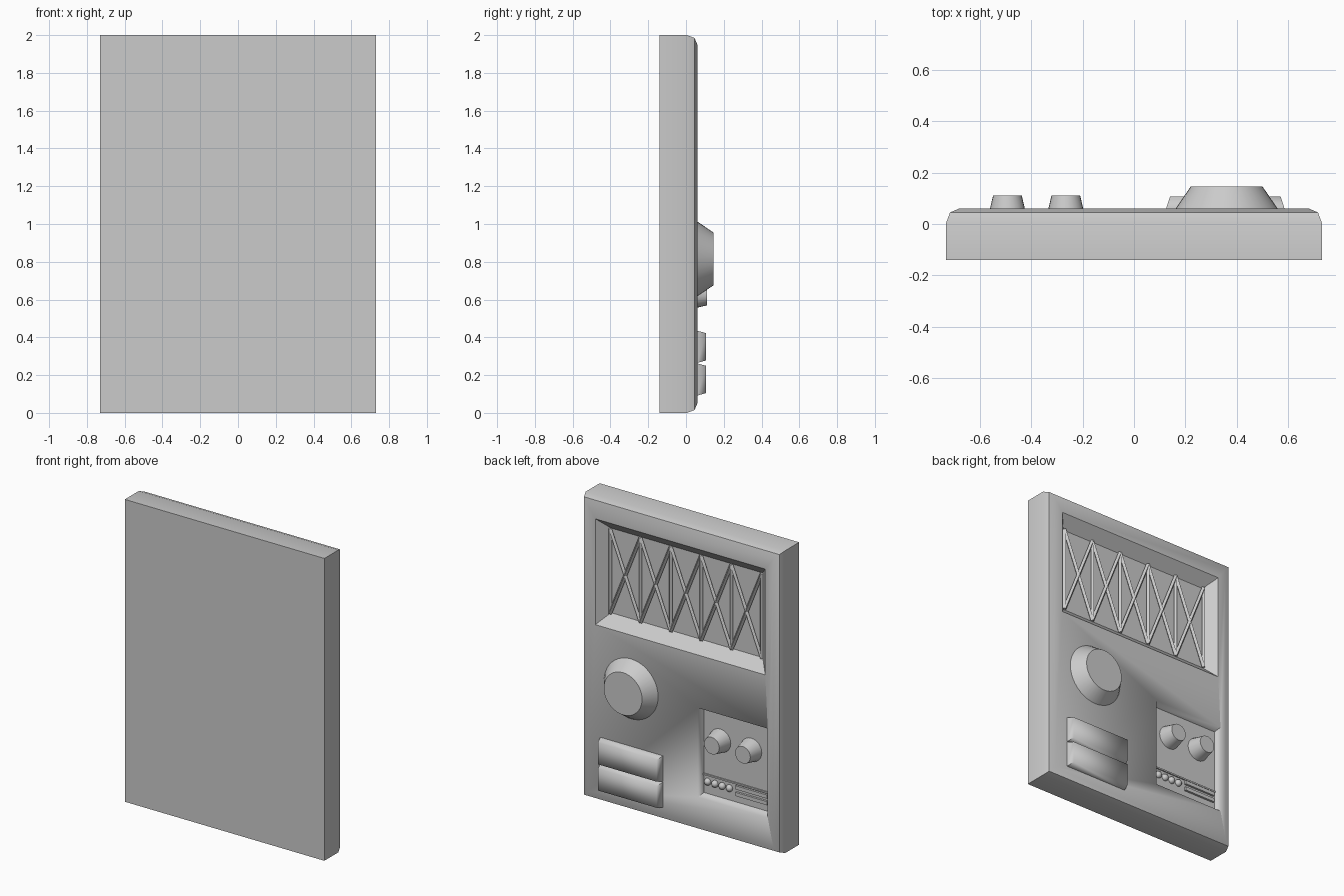
import bpy, bmesh, math
from mathutils import Vector

if "Cube" in bpy.data.objects:
    bpy.data.objects.remove(bpy.data.objects["Cube"])


def finish(name, bm, angle=30):
    bmesh.ops.recalc_face_normals(bm, faces=bm.faces)
    me = bpy.data.meshes.new(name)
    bm.to_mesh(me)
    bm.free()
    ob = bpy.data.objects.new(name, me)
    bpy.context.collection.objects.link(ob)
    bpy.ops.object.select_all(action='DESELECT')
    ob.select_set(True)
    bpy.context.view_layer.objects.active = ob
    bpy.ops.object.shade_smooth_by_angle(angle=math.radians(angle))
    return ob


def rect_loft(name, cx, cz, sections, angle=30):
    """Stack of rectangles (half_x, half_z, y) joined along y."""
    bm = bmesh.new()
    rings = [[bm.verts.new((cx + sx * hx, y, cz + sz * hz))
              for sx, sz in ((-1, -1), (1, -1), (1, 1), (-1, 1))]
             for hx, hz, y in sections]
    for a, b in zip(rings, rings[1:]):
        for i in range(4):
            j = (i + 1) % 4
            bm.faces.new((a[i], a[j], b[j], b[i]))
    bm.faces.new(rings[0])
    bm.faces.new(rings[-1])
    return finish(name, bm, angle)


def knob(name, x, z, r1, r2, y0, y1, n=32):
    bm = bmesh.new()
    bmesh.ops.create_cone(bm, cap_ends=True, segments=n, radius1=r1, radius2=r2, depth=y1 - y0)
    for v in bm.verts:
        v.co = Vector((x + v.co.x, (y0 + y1) / 2 + v.co.z, z - v.co.y))
    return finish(name, bm)


def bars(name, segments, r):
    """Diamond-section bars joining pairs of points."""
    bm = bmesh.new()
    for a, b in segments:
        a, b = Vector(a), Vector(b)
        d = (b - a).normalized()
        side = d.cross(Vector((0, 1, 0))) * r
        out = Vector((0, r * 1.2, 0))
        ra, rb = [[bm.verts.new(p + o) for o in (side, out, -side, -out)] for p in (a, b)]
        for i in range(4):
            j = (i + 1) % 4
            bm.faces.new((ra[i], ra[j], rb[j], rb[i]))
        bm.faces.new(ra)
        bm.faces.new(rb)
    return finish(name, bm)


# Wall panel with rounded-off outer edge
panel = rect_loft("wall_panel", 0, 1, [
    (.73, 1, -.14), (.73, 1, .005), (.715, .985, .045), (.68, .95, .06)], 40)

# Recesses with sloped walls, cut from the panel
cutters = [
    rect_loft("grille_recess_cutter", 0, 1.52, [(.555, .28, -.01), (.622, .35, .06), (.622, .35, .2)]),
    rect_loft("control_recess_cutter", -.385, .525, [(.24, .275, .02), (.255, .295, .06), (.255, .295, .2)]),
]
for c in cutters:
    m = panel.modifiers.new("cut", 'BOOLEAN')
    m.object = c
    m.operation = 'DIFFERENCE'
    m.solver = 'EXACT'
    bpy.context.view_layer.objects.active = panel
    bpy.ops.object.modifier_apply(modifier=m.name)
    bpy.data.objects.remove(c)

# Lattice grille: six uprights with a cross in every bay
xs = [-.555 + .222 * i for i in range(6)]
lo, hi = 1.24, 1.80
segs = [((x, 0, lo), (x, 0, hi)) for x in xs]
for a, b in zip(xs, xs[1:]):
    segs += [((a, 0, lo), (b, 0, hi)), ((a, 0, hi), (b, 0, lo))]
bars("lattice_grille", segs, .012)

# Large dial
knob("large_dial", .36, .815, .205, .14, .05, .145, 40)

# Pair of raised pads
for i, z in enumerate((.177, .35)):
    rect_loft(f"raised_pad_{i + 1}", .355, z, [(.232, .086, .05), (.23, .085, .06), (.215, .072, .107)], 75)

# Control recess: two knobs, a row of buttons and a slider
for i, x in enumerate((-.265, -.492)):
    knob(f"control_knob_{i + 1}", x, .625, .078, .056, .015, .11, 24)
for i in range(4):
    bm = bmesh.new()
    bmesh.ops.create_uvsphere(bm, u_segments=12, v_segments=8, radius=.023)
    bmesh.ops.translate(bm, verts=bm.verts, vec=(-.175 - .053 * i, .022, .33))
    finish(f"round_button_{i + 1}", bm, 60)
for i, z in enumerate((.308, .352)):
    rect_loft(f"slider_rail_{i + 1}", -.5, z, [(.115, .012, .01), (.115, .012, .034)])
rect_loft("button_row_rail", -.385, .375, [(.24, .005, .01), (.24, .005, .028)])
